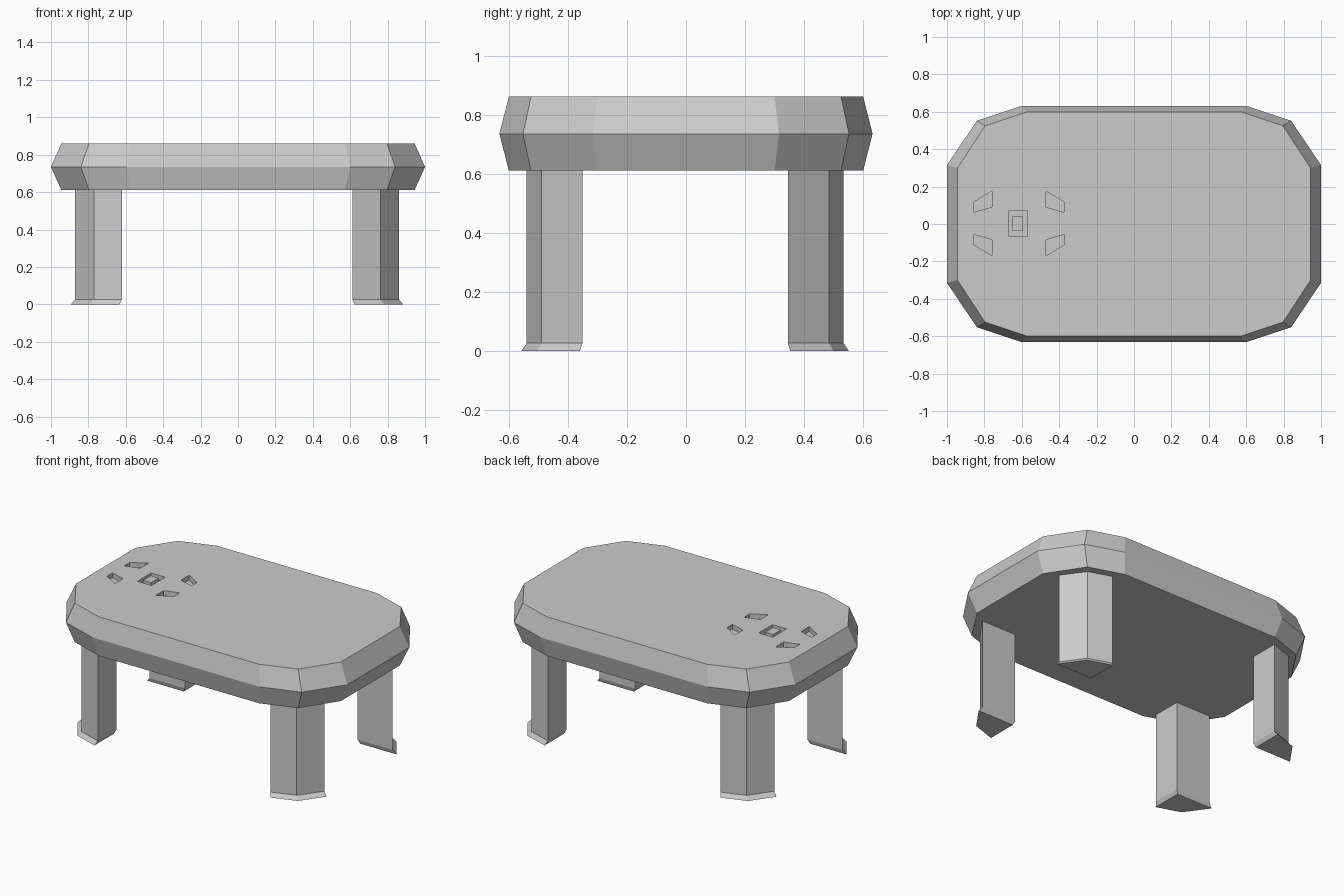
import bpy, bmesh

if "Cube" in bpy.data.objects:
    bpy.data.objects.remove(bpy.data.objects["Cube"])


def loft(bm, rings):
    """Bridge equal-length (outline, z) rings and cap both ends."""
    loops = [[bm.verts.new((x, y, z)) for x, y in pts] for pts, z in rings]
    n = len(loops[0])
    for a, b in zip(loops, loops[1:]):
        for i in range(n):
            j = (i + 1) % n
            bm.faces.new((a[i], a[j], b[j], b[i]))
    bm.faces.new(loops[0][::-1])
    bm.faces.new(loops[-1])


def make(name, solids):
    bm = bmesh.new()
    for rings in solids:
        loft(bm, rings)
    bmesh.ops.recalc_face_normals(bm, faces=bm.faces)
    mesh = bpy.data.meshes.new(name)
    bm.to_mesh(mesh)
    bm.free()
    obj = bpy.data.objects.new(name, mesh)
    bpy.context.collection.objects.link(obj)
    return obj


def four_way(quarter):
    """Mirror a quarter outline into a full closed outline."""
    q = list(quarter)
    return (q + [(-x, y) for x, y in q[::-1]] + [(-x, -y) for x, y in q]
            + [(x, -y) for x, y in q[::-1]])


def rect(cx, cy, hx, hy):
    return [(cx - hx, cy - hy), (cx + hx, cy - hy), (cx + hx, cy + hy), (cx - hx, cy + hy)]


TOP, MID, UNDER, FLOOR = 0.861, 0.735, 0.61, 0.83

# Table top: faceted slab, widest at mid height
wide = four_way([(1.0, 0.315), (0.84, 0.552), (0.6, 0.632)])
narrow = four_way([(0.944, 0.3), (0.796, 0.525), (0.57, 0.6)])
table_top = make("table_top", [[(narrow, UNDER), (wide, MID), (narrow, TOP)]])

# Shallow recesses at one end of the top
cx = -0.615
slot = [(0.24, 0.06), (0.24, 0.115), (0.145, 0.172), (0.145, 0.088)]
outlines = [[(cx + sx * x, sy * y + 0.003) for x, y in slot]
            for sx in (-1, 1) for sy in (-1, 1)]
outlines.append(rect(-0.619, 0.002, 0.05, 0.07))
cutter = make("recess_cutter", [[(o, FLOOR), (o, TOP + 0.05)] for o in outlines])
cutter.hide_render = True
mod = table_top.modifiers.new("recesses", "BOOLEAN")
mod.operation = 'DIFFERENCE'
mod.solver = 'EXACT'
mod.object = cutter
bpy.context.view_layer.objects.active = table_top
bpy.ops.object.modifier_apply(modifier=mod.name)
bpy.data.objects.remove(cutter)

# Island in the middle recess
island = rect(-0.622, 0.002, 0.028, 0.039)
make("recess_island", [[(island, FLOOR), (island, TOP)]])

# Legs: inner corner plus two angled outer faces, with a flared foot
leg = [(0.616, 0.348), (0.866, 0.348), (0.766, 0.487), (0.616, 0.537)]
foot = [(0.628, 0.356), (0.888, 0.356), (0.784, 0.502), (0.628, 0.554)]
for sx, side in ((-1, "left"), (1, "right")):
    for sy, end in ((-1, "front"), (1, "back")):
        def place(pts):
            return [(sx * x - 0.005, sy * y - 0.003) for x, y in pts]
        make(f"{end}_{side}_leg",
             [[(place(foot), 0), (place(leg), 0.026), (place(leg), UNDER)]])
